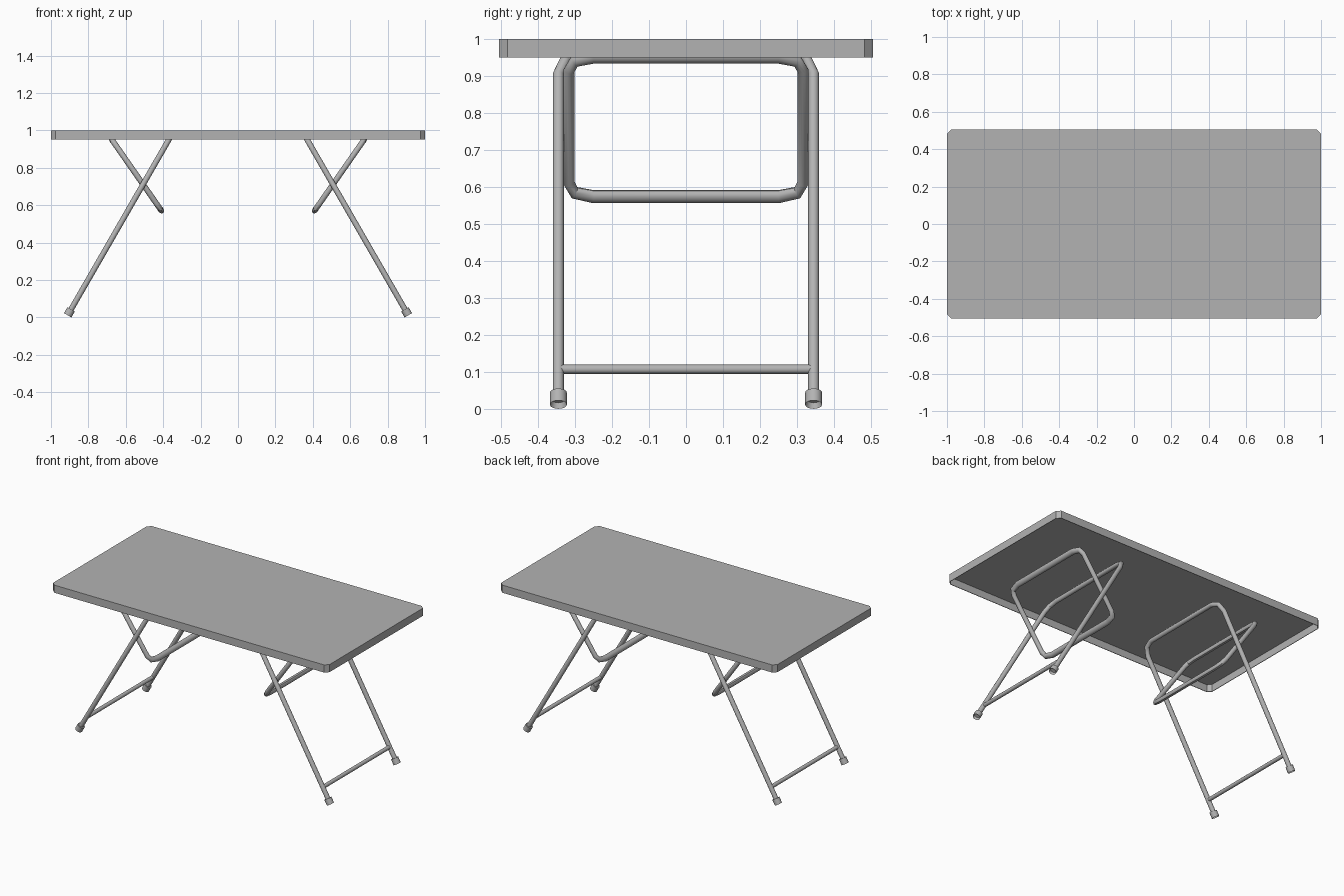
import bpy
import bmesh
from math import radians
from mathutils import Vector, Matrix

cube = bpy.data.objects.get("Cube")
if cube:
    bpy.data.objects.remove(cube)

grey = bpy.data.materials.new("grey metal")
grey.use_nodes = True
COLOR = (0.45, 0.45, 0.45, 1)
grey.diffuse_color = COLOR
grey.node_tree.nodes["Principled BSDF"].inputs["Base Color"].default_value = COLOR


def smooth(ob):
    bpy.ops.object.select_all(action='DESELECT')
    ob.select_set(True)
    bpy.context.view_layer.objects.active = ob
    bpy.ops.object.shade_smooth_by_angle(angle=radians(35))


def mesh_object(name, bm):
    bmesh.ops.recalc_face_normals(bm, faces=bm.faces)
    me = bpy.data.meshes.new(name)
    bm.to_mesh(me)
    bm.free()
    me.materials.append(grey)
    ob = bpy.data.objects.new(name, me)
    bpy.context.collection.objects.link(ob)
    return ob


def tube(name, points, radius, closed=False, matrix=None):
    """Round tube along a path, turned into a mesh."""
    cu = bpy.data.curves.new(name, 'CURVE')
    cu.dimensions = '3D'
    cu.bevel_depth = radius
    cu.bevel_resolution = 4
    cu.use_fill_caps = not closed
    sp = cu.splines.new('POLY')
    sp.points.add(len(points) - 1)
    for p, co in zip(sp.points, points):
        p.co = (*co, 1)
    sp.use_cyclic_u = closed
    ob = bpy.data.objects.new(name, cu)
    bpy.context.collection.objects.link(ob)
    bpy.ops.object.select_all(action='DESELECT')
    ob.select_set(True)
    bpy.context.view_layer.objects.active = ob
    bpy.ops.object.convert(target='MESH')
    ob = bpy.context.object
    if matrix:
        ob.data.transform(matrix)
        bm = bmesh.new()
        bm.from_mesh(ob.data)
        bmesh.ops.recalc_face_normals(bm, faces=bm.faces)
        bm.to_mesh(ob.data)
        bm.free()
    ob.data.materials.clear()
    ob.data.materials.append(grey)
    smooth(ob)
    return ob


# Table top: shallow upside-down tray with cut corners
HX, HY, CUT = 1.0, 0.505, 0.023
outline = [(HX, HY - CUT), (HX - CUT, HY), (CUT - HX, HY), (-HX, HY - CUT),
           (-HX, CUT - HY), (CUT - HX, -HY), (HX - CUT, -HY), (HX, CUT - HY)]
bm = bmesh.new()
top = bm.faces.new([bm.verts.new((x, y, 1.0)) for x, y in outline])
rim = bmesh.ops.extrude_edge_only(bm, edges=top.edges[:])
bmesh.ops.translate(bm, vec=(0, 0, -0.05),
                    verts=[v for v in rim["geom"] if isinstance(v, bmesh.types.BMVert)])
bmesh.ops.recalc_face_normals(bm, faces=bm.faces)
if top.normal.z < 0:
    bmesh.ops.reverse_faces(bm, faces=bm.faces)
table = mesh_object("table_top", bm)
sheet = table.modifiers.new("sheet thickness", 'SOLIDIFY')
sheet.thickness = 0.004
sheet.offset = -1


def leg_point(s, y, z):
    """Point on the sloping plane of a leg frame."""
    return Vector((s * (0.37 + (0.95 - z) * 0.576), y, z))


for s, side in ((1, "left"), (-1, "right")):
    # Long leg frame with a bent top
    half = [(0.345, 0.03), (0.345, 0.905), (0.325, 0.948), (0.275, 0.965)]
    path = half + [(-y, z) for y, z in reversed(half)]
    tube(side + "_leg_frame", [leg_point(s, y, z) for y, z in path], 0.015)

    # Low stretcher between the two legs
    tube(side + "_stretcher", [leg_point(s, y, 0.107) for y in (-0.34, 0.34)], 0.0125)

    # Closed brace loop crossing the legs, its tube slightly flattened
    STRETCH = 1.25
    quarter = [(0.316, 0.185), (0.301, 0.217), (0.25, 0.23)]
    loop = (quarter + [(-a, b) for a, b in reversed(quarter)]
            + [(-a, -b) for a, b in quarter]
            + [(a, -b) for a, b in reversed(quarter)])
    along = Vector((s * 0.572, 0, 0.82)).normalized()
    across = Vector((0, 1, 0))
    frame = Matrix((across, along * STRETCH, across.cross(along))).transposed().to_4x4()
    frame.translation = (s * 0.543, 0, 0.762)
    tube(side + "_brace_loop", [(a, b / STRETCH, 0) for a, b in loop], 0.015, True, frame)

    # Feet: short cups, open below, on the leg ends
    for e, end in ((1, "back"), (-1, "front")):
        axis = leg_point(s, 0, 1) - leg_point(s, 0, 0)
        bm = bmesh.new()
        bmesh.ops.create_cone(bm, cap_ends=True, segments=16, radius1=0.023,
                              radius2=0.023, depth=0.037)
        sole = [f for f in bm.faces if f.normal.z < -0.9]
        bmesh.ops.inset_region(bm, faces=sole, thickness=0.005)
        bmesh.ops.translate(bm, vec=(0, 0, 0.016), verts=sole[0].verts)
        turn = axis.to_track_quat('Z', 'Y').to_matrix().to_4x4()
        turn.translation = leg_point(s, e * 0.345, 0.0275)
        bm.transform(turn)
        smooth(mesh_object(f"{side}_{end}_foot", bm))
